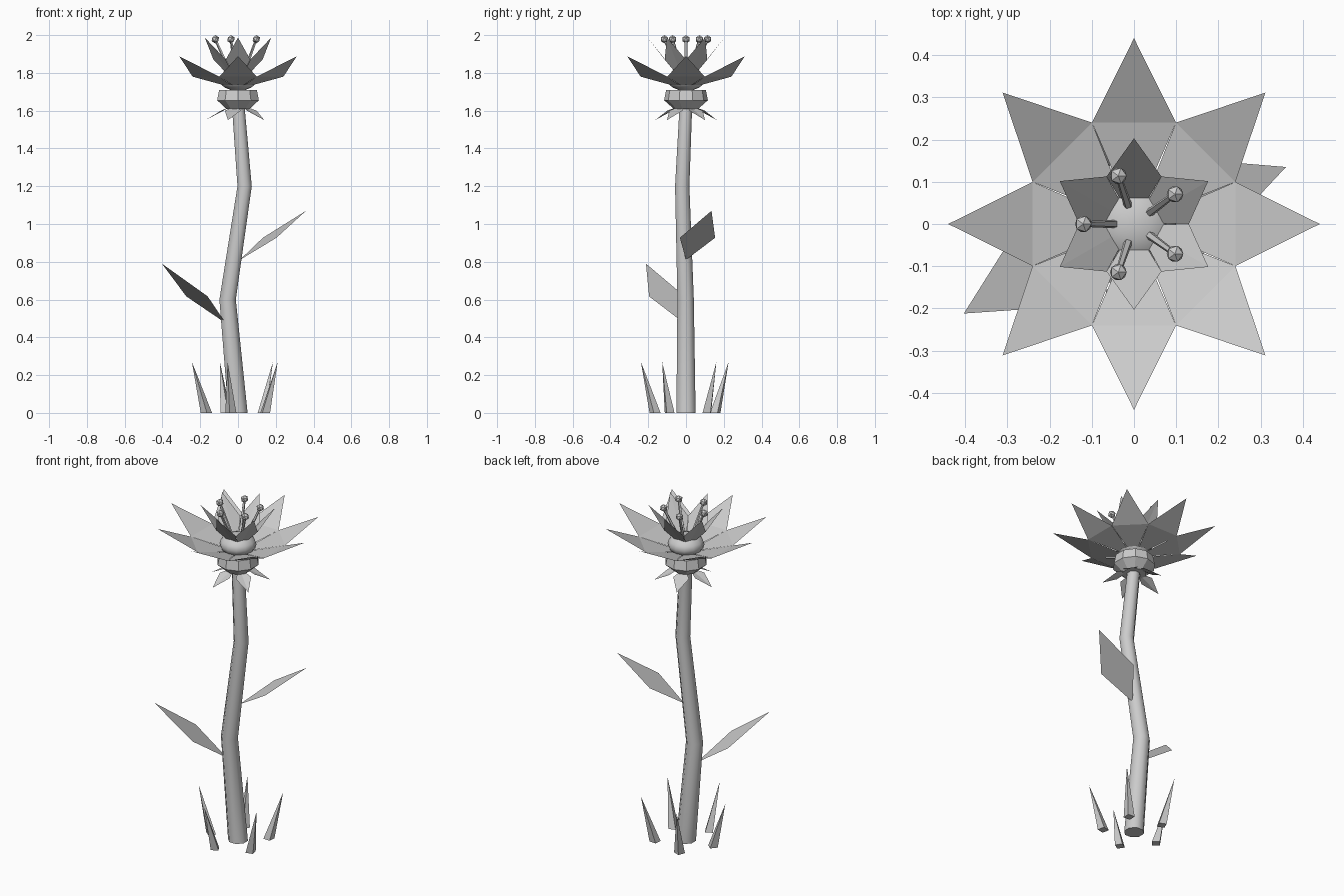
import bpy, bmesh
from math import sin, cos, pi, radians
from mathutils import Vector

cube = bpy.data.objects.get("Cube")
if cube:
    bpy.data.objects.remove(cube)

grey = bpy.data.materials.new("plain_grey")
grey.use_nodes = True
grey.diffuse_color = (0.6, 0.6, 0.6, 1)
grey.node_tree.nodes["Principled BSDF"].inputs["Base Color"].default_value = (0.6, 0.6, 0.6, 1)


def add_object(name, bm, smooth=False):
    bm.normal_update()
    mesh = bpy.data.meshes.new(name)
    for f in bm.faces:
        f.smooth = smooth and len(f.verts) < 5
    bm.to_mesh(mesh)
    bm.free()
    mesh.materials.append(grey)
    obj = bpy.data.objects.new(name, mesh)
    bpy.context.collection.objects.link(obj)
    return obj


def polar(r, angle, z):
    return Vector((r * cos(angle), r * sin(angle), z))


def add_tube(bm, rings, sides):
    """Loft horizontal rings given as (centre, radius), with closed ends."""
    loops = [[bm.verts.new(Vector(c) + polar(r, 2 * pi * (i + 0.5) / sides, 0))
              for i in range(sides)] for c, r in rings]
    for a, b in zip(loops, loops[1:]):
        for i in range(sides):
            j = (i + 1) % sides
            bm.faces.new((a[i], a[j], b[j], b[i]))
    bm.faces.new(loops[0][::-1])
    bm.faces.new(loops[-1])


def add_kite(bm, base, left, tip, right, long_fold):
    """Two triangles folded along the midline or across the width."""
    b, l, t, r = (bm.verts.new(p) for p in (base, left, tip, right))
    if long_fold:
        bm.faces.new((b, t, l))
        bm.faces.new((b, r, t))
    else:
        bm.faces.new((b, r, l))
        bm.faces.new((r, t, l))


def whorl(name, count, start, base, side, tip, half_angle, long_fold):
    """Ring of kite petals; base, side and tip are (radius, height)."""
    bm = bmesh.new()
    for i in range(count):
        a = start + 2 * pi * i / count
        add_kite(bm, polar(base[0], a, base[1]),
                 polar(side[0], a + half_angle, side[1]),
                 polar(tip[0], a, tip[1]),
                 polar(side[0], a - half_angle, side[1]), long_fold)
    return add_object(name, bm)


# Stem
bm = bmesh.new()
add_tube(bm, [((0, 0, 0.005), 0.055), ((-0.055, -0.002, 0.6), 0.047),
              ((0.035, -0.02, 1.2), 0.041), ((0, 0, 1.64), 0.036)], 8)
add_object("stem", bm, True)

# Cup beneath the bloom
bm = bmesh.new()
add_tube(bm, [((0, 0, 1.61), 0.065), ((0, 0, 1.655), 0.116), ((0, 0, 1.71), 0.105)], 10)
add_object("flower_cup", bm)

# Sepals and petals
whorl("sepals", 5, radians(36), (0.02, 1.63), (0.1, 1.60), (0.172, 1.55), radians(26), True)
whorl("outer_petals", 8, 0, (0.01, 1.716), (0.26, 1.78), (0.44, 1.888), pi / 8, False)
whorl("inner_petals", 6, pi / 6, (0.005, 1.74), (0.13, 1.87), (0.203, 1.987), pi / 6, True)

# Flower centre
bm = bmesh.new()
bmesh.ops.create_uvsphere(bm, u_segments=12, v_segments=8, radius=0.1)
for v in bm.verts:
    v.co.z = v.co.z * 0.6 + 1.765
add_object("flower_centre", bm, True)

# Stamens
stalks, heads = bmesh.new(), bmesh.new()
for i in range(5):
    a = radians(36) + 2 * pi * i / 5
    top = polar(0.12, a, 1.978)
    add_tube(stalks, [(polar(0.035, a, 1.79), 0.011), (top, 0.007)], 5)
    ball = bmesh.ops.create_icosphere(heads, subdivisions=1, radius=0.022)
    bmesh.ops.translate(heads, verts=ball["verts"], vec=top)
add_object("stamen_stalks", stalks)
add_object("stamen_heads", heads)


# Stem leaves
def leaf(name, base, tip, half_width):
    base, tip = Vector(base), Vector(tip)
    mid = base.lerp(tip, 0.45)
    flat = tip - base
    side = Vector((-flat.y, flat.x, 0)).normalized() * half_width
    bm = bmesh.new()
    add_kite(bm, base, mid + side, tip, mid - side, False)
    add_object(name, bm)


leaf("left_leaf", (0.01, 0, 0.81), (0.36, 0.135, 1.07), 0.1)
leaf("right_leaf", (-0.065, -0.01, 0.475), (-0.403, -0.212, 0.79), 0.11)

# Grass blades around the foot
bm = bmesh.new()
for i in range(5):
    a = radians(-31) + 2 * pi * i / 5
    tip = bm.verts.new(polar(0.245, a, 0.27))
    foot = [bm.verts.new(polar(0.168, a, 0.005) + polar(0.03, a + pi * k / 2, 0))
            for k in range(4)]
    for k in range(4):
        bm.faces.new((foot[k], foot[(k + 1) % 4], tip))
    bm.faces.new(foot[::-1])
add_object("grass_blades", bm)

# Rest the model on the ground
for obj in bpy.context.collection.objects:
    if obj.name in ("stem", "grass_blades"):
        for v in obj.data.vertices:
            if v.co.z < 0.01:
                v.co.z = 0
